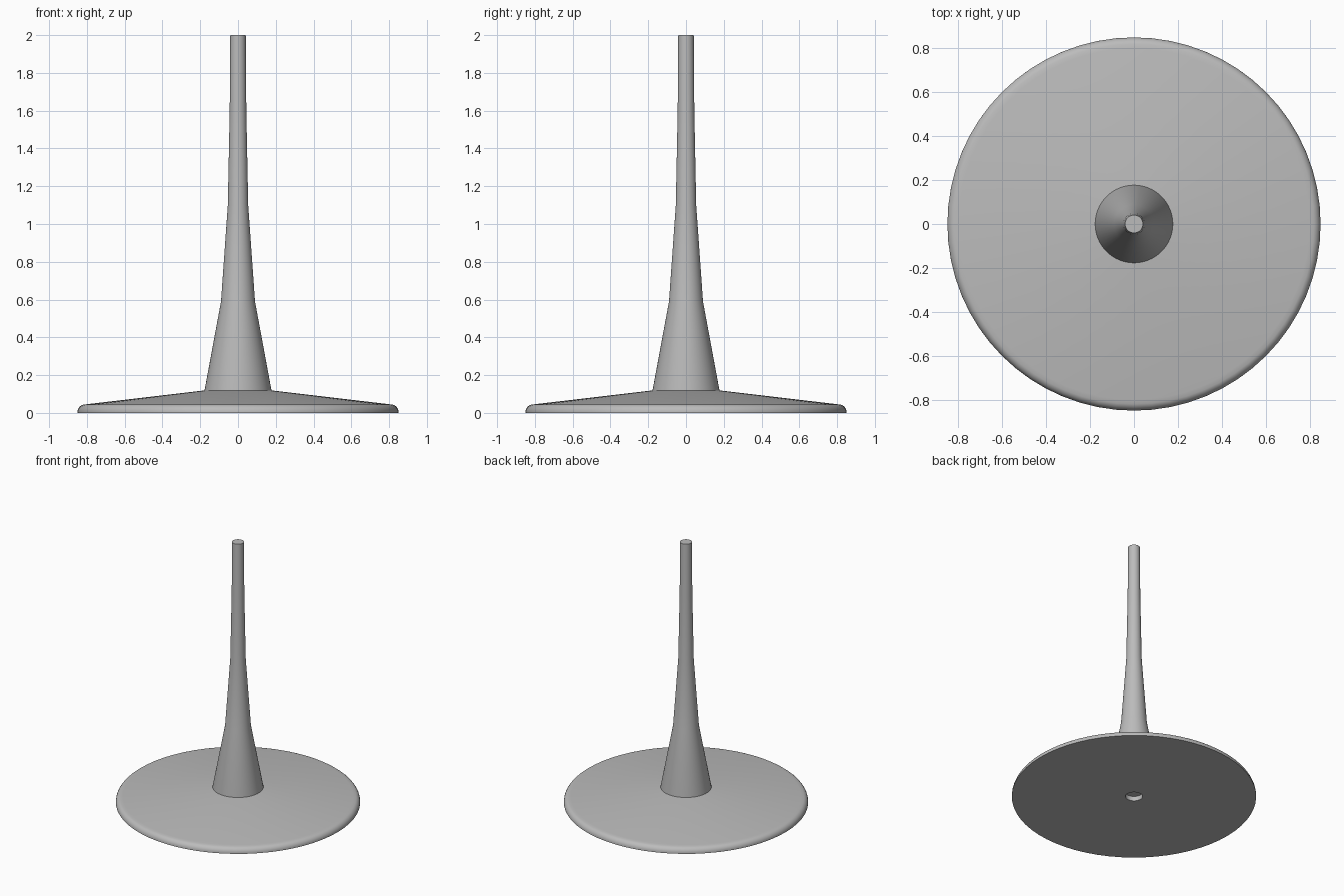
import bpy, bmesh, math
from mathutils import Matrix

cube = bpy.data.objects.get("Cube")
if cube:
    bpy.data.objects.remove(cube, do_unlink=True)

SEGMENTS = 64


def flat_material(name, color):
    mat = bpy.data.materials.new(name)
    mat.use_nodes = True
    mat.diffuse_color = color
    mat.node_tree.nodes["Principled BSDF"].inputs["Base Color"].default_value = color
    return mat


def lathe(name, profile, mat):
    """Spin (radius, height) points, listed from bottom axis to top axis, around z."""
    bm = bmesh.new()
    verts = [bm.verts.new((r, 0, z)) for r, z in profile]
    edges = [bm.edges.new(pair) for pair in zip(verts, verts[1:])]
    bmesh.ops.spin(bm, geom=verts + edges, cent=(0, 0, 0), axis=(0, 0, 1),
                   angle=math.tau, steps=SEGMENTS, use_duplicate=False)
    bmesh.ops.remove_doubles(bm, verts=bm.verts, dist=0.0001)
    bmesh.ops.recalc_face_normals(bm, faces=bm.faces)
    mesh = bpy.data.meshes.new(name)
    bm.to_mesh(mesh)
    bm.free()
    mesh.materials.append(mat)
    obj = bpy.data.objects.new(name, mesh)
    bpy.context.collection.objects.link(obj)
    bpy.ops.object.select_all(action="DESELECT")
    obj.select_set(True)
    bpy.context.view_layer.objects.active = obj
    bpy.ops.object.shade_smooth_by_angle(angle=math.radians(35))
    return obj


grey = flat_material("grey_metal", (0.5, 0.5, 0.5, 1))

# Round foot: shallow cone with a rounded rim and a small recess underneath
rim = [(0.81 + 0.04 * math.cos(a), 0.005 + 0.04 * math.sin(a))
       for a in (math.radians(15 * i) for i in range(6))]
lathe("base_plate",
      [(0, 0.035), (0.06, 0.035), (0.06, 0), (0.85, 0)] + rim
      + [(0.80, 0.046), (0.17, 0.12), (0, 0.12)], grey)

# Tapering stem
lathe("stem",
      [(0, 0.115), (0.177, 0.115), (0.177, 0.12), (0.09, 0.59), (0.054, 1.1),
       (0.044, 1.6), (0.041, 2.0), (0, 2.0)], grey)
